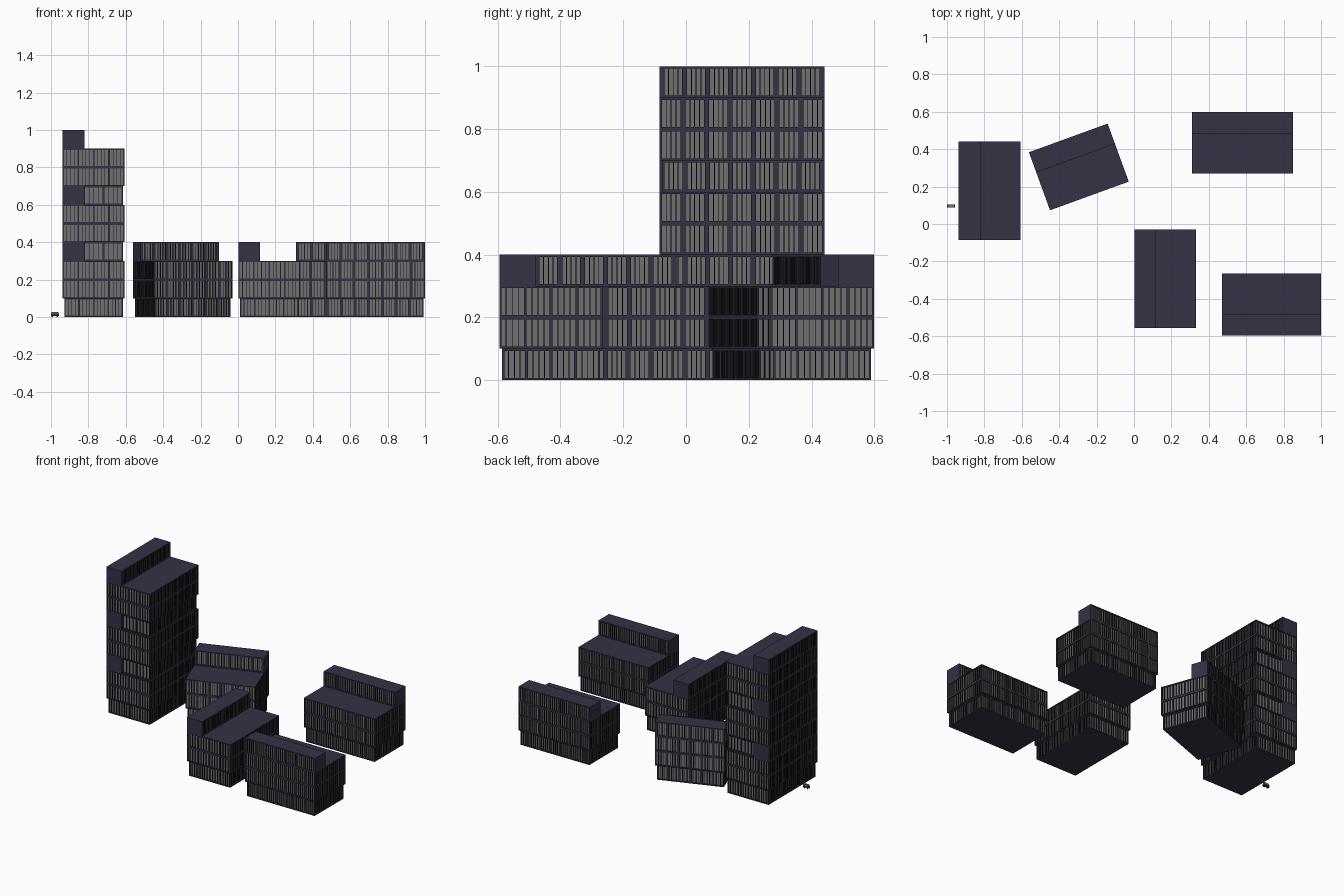
import bpy, bmesh, math
from mathutils import Matrix, Vector

if "Cube" in bpy.data.objects:
    bpy.data.objects.remove(bpy.data.objects["Cube"])

DEPTH = 0.33      # short side of every block
STRIP = 0.115     # depth of the raised rear strip
H = 0.1           # storey height
BAND = 0.007      # floor band thickness
R = 0.007         # window recess
INSET = 0.009     # setback of ground and middle storeys


def material(name, rgb):
    m = bpy.data.materials.new(name)
    m.diffuse_color = (*rgb, 1)
    m.use_nodes = True
    m.node_tree.nodes["Principled BSDF"].inputs["Base Color"].default_value = m.diffuse_color
    return m


NAVY = material("navy_cladding", (0.032, 0.032, 0.06))
GREY = material("window_grey", (0.165, 0.165, 0.165))
BLACK = material("frame_black", (0.012, 0.012, 0.014))


class Parts:
    """Collects boxes into one mesh per kind of part."""
    def __init__(self, prefix, matrix):
        self.prefix, self.matrix = prefix, matrix
        self.kinds = {"cladding": (bmesh.new(), NAVY),
                      "panes": (bmesh.new(), GREY),
                      "frames": (bmesh.new(), BLACK)}

    def box(self, kind, x0, x1, y0, y1, z0, z1):
        c = Vector(((x0 + x1) / 2, (y0 + y1) / 2, (z0 + z1) / 2))
        s = Matrix.Diagonal((abs(x1 - x0), abs(y1 - y0), abs(z1 - z0), 1))
        bmesh.ops.create_cube(self.kinds[kind][0], size=1,
                              matrix=Matrix.Translation(c) @ s)

    def finish(self):
        for kind, (bm, mat) in self.kinds.items():
            me = bpy.data.meshes.new(f"{self.prefix}_{kind}")
            bm.to_mesh(me)
            bm.free()
            me.materials.append(mat)
            ob = bpy.data.objects.new(me.name, me)
            ob.matrix_world = self.matrix
            bpy.context.collection.objects.link(ob)


def facade(p, axis, a0, a1, face, out, z, bays, pier, panes=4):
    """Row of piers and thin mullions standing in front of the panes."""
    z0, z1 = z + BAND, z + H - BAND

    def bar(kind, c, w, front):
        lo, hi = max(a0, c - w / 2), min(a1, c + w / 2)
        f, b = face - out * front, face - out * R
        y0, y1 = min(f, b), max(f, b)
        if axis == "x":
            p.box(kind, lo, hi, y0, y1, z0, z1)
        else:
            p.box(kind, y0, y1, lo, hi, z0, z1)

    step = (a1 - a0) / bays
    for i in range(bays + 1):
        bar("cladding", a0 + i * step, pier, 0)
        if i < bays:
            start = a0 + i * step + pier / 2
            w = (step - pier) / panes
            for j in range(panes + 1):
                bar("frames", start + j * w, 0.003, 0.0006)


def storey(p, x0, x1, y0, y1, z, bays, sides):
    """Glazed storey; sides lists the windowed faces among W E S N."""
    w, e, s, n = (R if k in sides else 0 for k in "WESN")
    p.box("panes", x0 + w, x1 - e, y0 + s, y1 - n, z + BAND, z + H - BAND)
    for zb in (z, z + H - BAND):
        p.box("cladding", x0, x1, y0, y1, zb, zb + BAND)
    for k, f, o in (("S", y0, -1), ("N", y1, 1)):
        if k in sides:
            facade(p, "x", x0, x1, f, o, z, bays, 0.013)
    across = max(2, round((y1 - y0) / 0.0825))
    for k, f, o in (("W", x0, -1), ("E", x1, 1)):
        if k in sides:
            facade(p, "y", y0, y1, f, o, z, across, 0.006)


def strip(p, hx, hy, z, bays, sides):
    """Rear strip with blank end walls and glazed long sides."""
    y0, t = hy - STRIP, 0.008
    for x in (-hx, hx - t):
        p.box("cladding", x, x + t, y0, hy, z, z + H)
    storey(p, -hx + t, hx - t, y0, hy, z, bays, sides)


def block(name, cx, cy, degrees, length, bays, modules):
    """Ground storey, then modules of two full storeys plus a strip storey."""
    p = Parts(name, Matrix.Translation((cx, cy, 0)) @
              Matrix.Rotation(math.radians(degrees), 4, "Z"))
    hx, hy, i = length / 2, DEPTH / 2, INSET
    storey(p, -hx + i, hx - i, -hy + i, hy - i, 0, bays, "WESN")
    for m in range(modules):
        z = H + 3 * H * m
        for k in range(2):
            storey(p, -hx, hx, -hy, hy, z + k * H, bays, "WESN")
        last = m == modules - 1
        strip(p, hx, hy, z + 2 * H, bays, "SN" if last else "N")
        if not last:
            storey(p, -hx + i, hx - i, -hy + i, hy - STRIP, z + 2 * H, bays, "WES")
    p.finish()


# Tower and four low blocks
block("tower", -0.772, 0.178, 90, 0.526, 7, 3)
block("angled_block", -0.295, 0.305, 20, 0.448, 6, 1)
block("rear_block", 0.58, 0.434, 0, 0.54, 7, 1)
block("middle_block", 0.167, -0.293, 90, 0.526, 7, 1)
block("front_block", 0.735, -0.43, 180, 0.53, 7, 1)

# Tiny car beside the tower
car = Parts("car", Matrix.Translation((-0.979, 0.096, 0)))
car.box("cladding", -0.021, 0.021, -0.008, 0.008, 0.006, 0.018)
car.box("panes", -0.019, 0.019, -0.007, 0.007, 0.018, 0.028)
for wx in (-0.013, 0.013):
    for wy in (-0.006, 0.006):
        car.box("frames", wx - 0.004, wx + 0.004, wy - 0.0022, wy + 0.0022, 0, 0.008)
car.finish()
